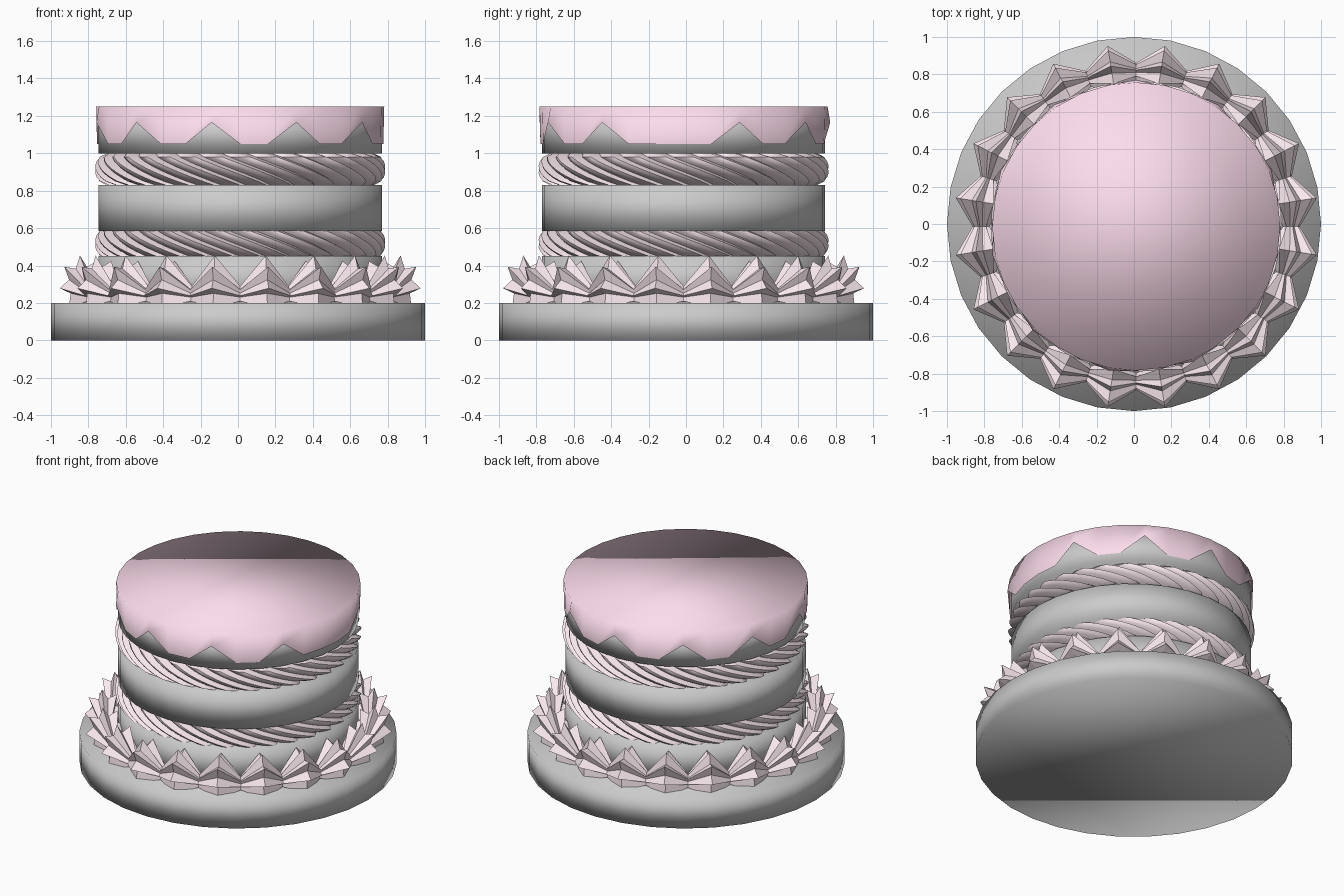
import bpy
from math import sin, cos, pi, radians

if "Cube" in bpy.data.objects:
    bpy.data.objects.remove(bpy.data.objects["Cube"])

CX, CY = 0.012, -0.013   # the cake sits slightly off the plate centre


def material(name, rgb):
    m = bpy.data.materials.new(name)
    m.diffuse_color = (*rgb, 1)
    m.use_nodes = True
    m.node_tree.nodes["Principled BSDF"].inputs["Base Color"].default_value = m.diffuse_color
    return m


ICING = material("icing_pink", (0.98, 0.72, 0.84))
CREAM = material("cream_pink", (0.96, 0.82, 0.87))


def make(name, verts, faces, mat=None, smooth=True, angle=None):
    me = bpy.data.meshes.new(name)
    me.from_pydata(verts, [], faces)
    me.update()
    ob = bpy.data.objects.new(name, me)
    bpy.context.collection.objects.link(ob)
    if mat:
        me.materials.append(mat)
    for p in me.polygons:
        p.use_smooth = smooth
    if angle:
        bpy.context.view_layer.objects.active = ob
        ob.select_set(True)
        bpy.ops.object.shade_smooth_by_angle(angle=radians(angle))
        ob.select_set(False)
    return ob


def bridge(rings, n):
    """Quads between successive closed rings of n points."""
    return [(r * n + i, r * n + (i + 1) % n, (r + 1) * n + (i + 1) % n, (r + 1) * n + i)
            for r in range(rings - 1) for i in range(n)]


def disc(name, r, z0, z1, cx=CX, cy=CY, n=32):
    verts = [(cx + r * cos(2 * pi * i / n), cy + r * sin(2 * pi * i / n), z)
             for z in (z0, z1) for i in range(n)]
    faces = bridge(2, n) + [tuple(range(n))[::-1], tuple(range(n, 2 * n))]
    return make(name, verts, faces)


# Plate and cake tiers
disc("plate", 1.0, 0.0, 0.2, 0, 0)
disc("lower_tier", 0.757, 0.2, 0.45)
disc("middle_tier", 0.757, 0.585, 0.83)
disc("upper_tier", 0.757, 1.0, 1.2)


# Twisted cream filling: overlapping slanted strands on a bulging band
def filling(name, zc, half=0.086, strands=32, levels=9):
    saw = [0.0, 0.015, 0.022, -0.02]
    n = strands * len(saw)
    verts = []
    for k in range(levels):
        t = 2 * k / (levels - 1) - 1
        bulge = 0.69 + 0.065 * (1 - t * t) ** 0.5
        for i in range(n):
            a = 2 * pi * i / n - t * radians(17)
            r = bulge + saw[i % len(saw)]
            verts.append((CX + r * cos(a), CY + r * sin(a), zc + t * half))
    faces = bridge(levels, n) + [tuple(range(n))[::-1],
                                 tuple(range((levels - 1) * n, levels * n))]
    make(name, verts, faces, CREAM, angle=35)


filling("lower_filling", 0.52)
filling("upper_filling", 0.915)

# Piped border: star section that swells and pinches twenty times round the plate
points, beads = 8, 20
sec = 2 * points
verts = []
for j in range(2 * beads):
    a = pi * j / beads
    big = (j % 2 == 1)
    rc, zc, sx, sz = (0.85, 0.30, 0.128, 0.155) if big else (0.83, 0.245, 0.045, 0.045)
    for i in range(sec):
        b = 2 * pi * i / sec - radians(8)
        s = 1.0 if i % 2 == 0 else 0.62
        r = rc + sx * s * cos(b)
        verts.append((CX + r * cos(a), CY + r * sin(a), zc + sz * s * sin(b)))
rings = 2 * beads
faces = [(j * sec + i, (j + 1) % rings * sec + i,
          (j + 1) % rings * sec + (i + 1) % sec, j * sec + (i + 1) % sec)
         for j in range(rings) for i in range(sec)]
make("piped_border", verts, faces, CREAM, smooth=False)

# Top icing with a zigzag drip edge
n = 32
peaks = range(2, 32, 3)
low, top = [], []
for i in range(n):
    k = (i + 0) % n
    peak = k in {(p % n) for p in peaks}
    a = 2 * pi * i / n
    r, z = (0.784, 1.165) if peak else (0.765, 1.05)
    low.append((CX + r * cos(a), CY + r * sin(a), z))
    top.append((CX + 0.77 * cos(a), CY + 0.77 * sin(a), 1.25))
make("icing", low + top, bridge(2, n) + [tuple(range(n, 2 * n))], ICING)
